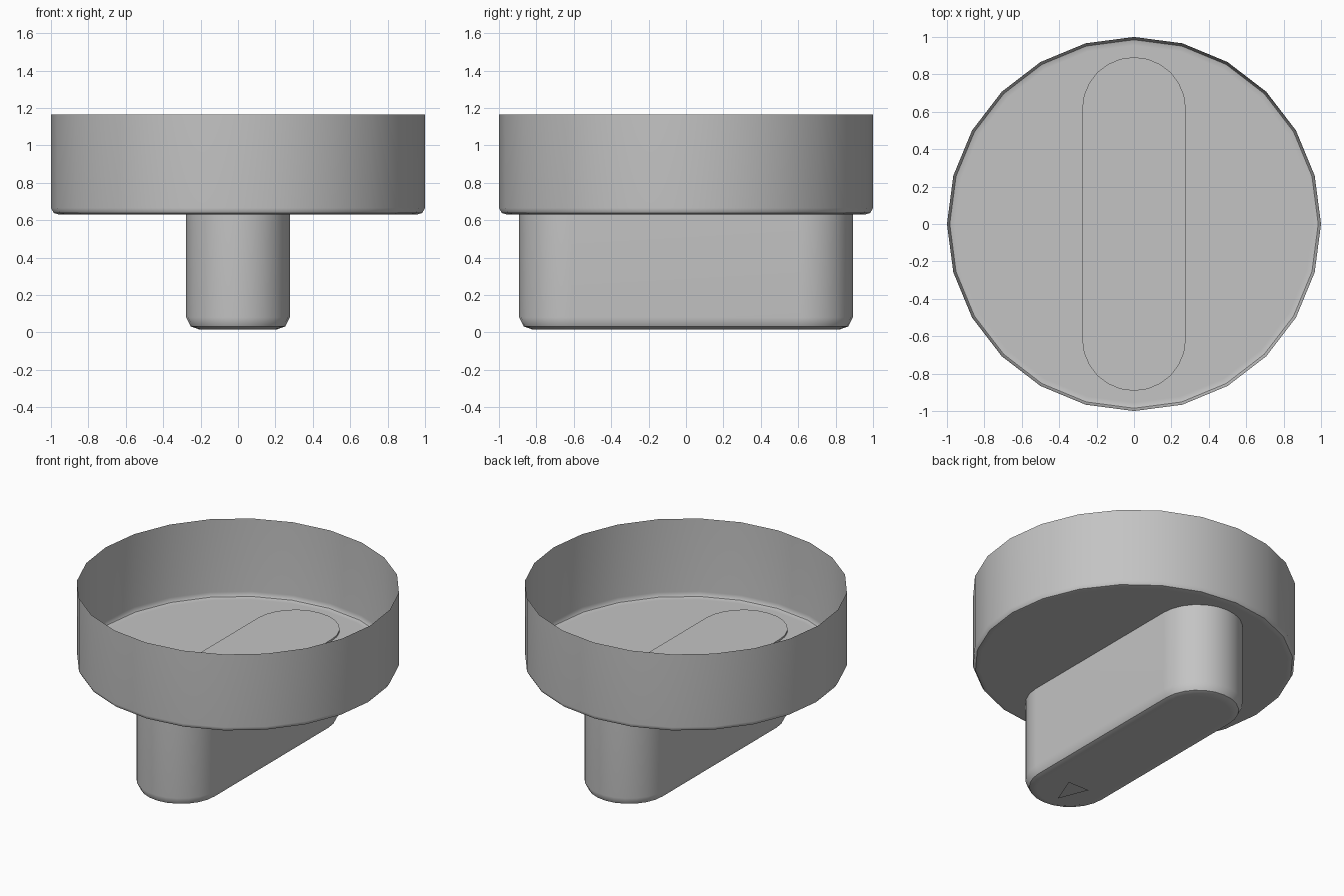
import bpy
import bmesh
import math

cube = bpy.data.objects.get("Cube")
if cube:
    bpy.data.objects.remove(cube, do_unlink=True)

grey = bpy.data.materials.new("plain_grey")
grey.use_nodes = True
colour = (0.55, 0.55, 0.55, 1)
grey.diffuse_color = colour
grey.node_tree.nodes["Principled BSDF"].inputs["Base Color"].default_value = colour


def finish(name, bm):
    """Turn a bmesh into a shaded object."""
    mesh = bpy.data.meshes.new(name)
    bm.to_mesh(mesh)
    bm.free()
    mesh.materials.append(grey)
    obj = bpy.data.objects.new(name, mesh)
    bpy.context.collection.objects.link(obj)
    bpy.ops.object.select_all(action='DESELECT')
    obj.select_set(True)
    bpy.context.view_layer.objects.active = obj
    bpy.ops.object.shade_smooth_by_angle(angle=math.radians(40))
    return obj


def loft(name, rings, top):
    """Bridge rings listed from the bottom up, capping the bottom and maybe the top."""
    bm = bmesh.new()
    loops = [[bm.verts.new(p) for p in ring] for ring in rings]
    n = len(loops[0])
    for low, high in zip(loops, loops[1:]):
        for i in range(n):
            j = (i + 1) % n
            bm.faces.new((low[i], low[j], high[j], high[i]))
    bm.faces.new(loops[0][::-1])
    if top:
        bm.faces.new(loops[-1])
    obj = finish(name, bm)
    weighted = obj.modifiers.new("even_shading", 'WEIGHTED_NORMAL')
    weighted.keep_sharp = True
    return obj


def circle(radius, z, sides=24):
    return [(radius * math.cos(math.tau * i / sides),
             radius * math.sin(math.tau * i / sides), z) for i in range(sides)]


def stadium(radius, z, half_straight=0.615, steps=12):
    """Long rounded outline running along y."""
    points = []
    for end in (0, 1):
        for i in range(steps + 1):
            a = math.pi * (end + i / steps)
            shift = half_straight * (1 - 2 * end)
            points.append((radius * math.cos(a), radius * math.sin(a) + shift, z))
    return points


# Open thin-walled cup with a softened lower rim
cup_profile = [(0.955, 0.63), (0.985, 0.638), (1.0, 0.665), (1.0, 1.164)]
loft("cup", [circle(r, z) for r, z in cup_profile], top=False)

# Finger grip, its upper end standing just proud of the cup floor
grip_profile = [(0.205, 0.015), (0.253, 0.032), (0.277, 0.08), (0.277, 0.642)]
loft("grip", [stadium(r, z) for r, z in grip_profile], top=True)

# Pointer triangle under the front end of the grip
bm = bmesh.new()
bm.faces.new([bm.verts.new(p) for p in
              ((0, -0.735, 0), (-0.08, -0.533, 0), (0.08, -0.533, 0))])
finish("pointer_triangle", bm)
